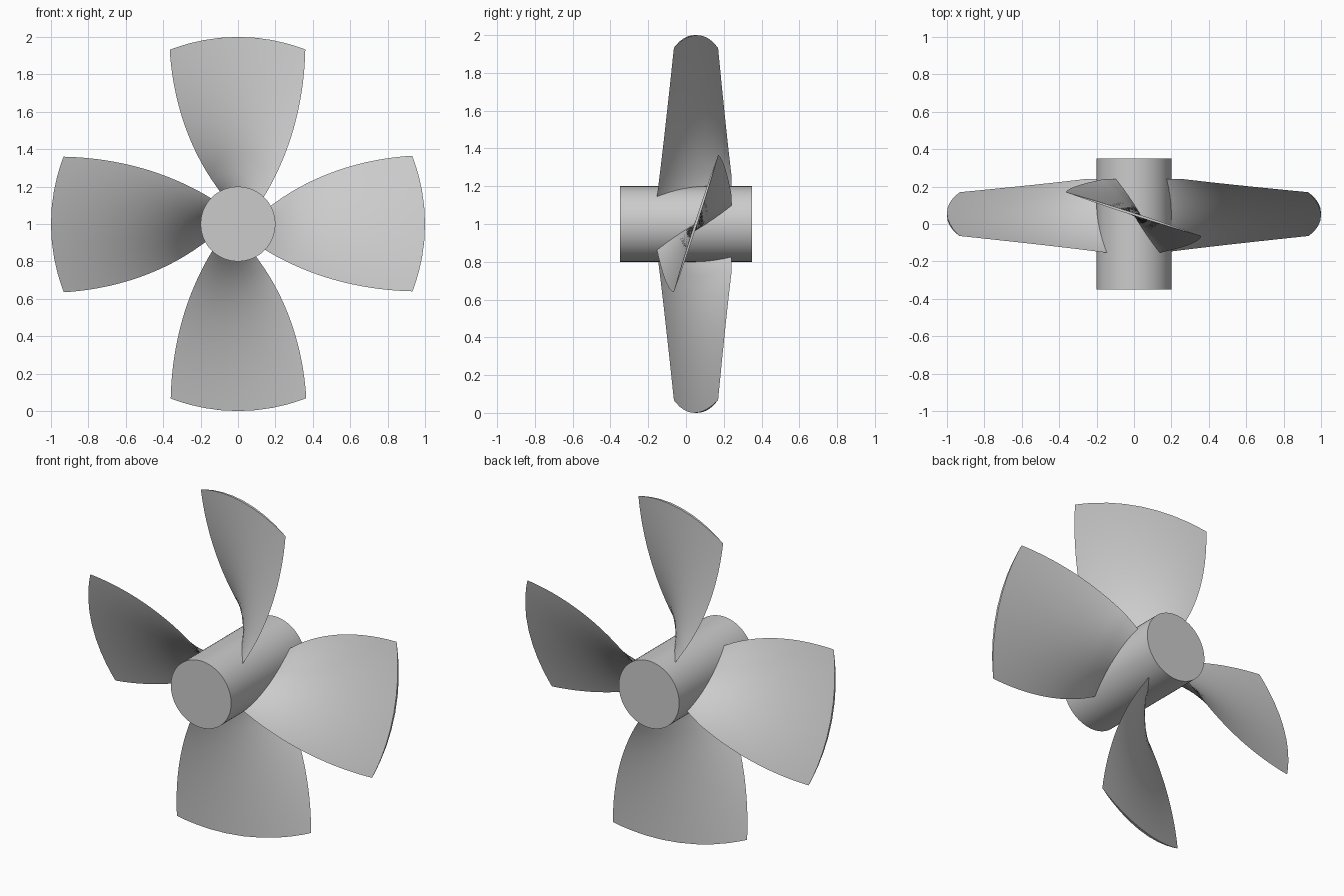
import bpy, bmesh
from math import cos, sin, pi, sqrt, radians
from mathutils import Vector

cube = bpy.data.objects.get("Cube")
if cube:
    bpy.data.objects.remove(cube, do_unlink=True)

grey = bpy.data.materials.new("light grey metal")
grey.use_nodes = True
colour = (0.6, 0.6, 0.6, 1)
grey.diffuse_color = colour
grey.node_tree.nodes["Principled BSDF"].inputs["Base Color"].default_value = colour

HUB_Z, HUB_R, HUB_LEN = 1.0, 0.2, 0.7
ROOT, TIP = 0.17, 1.0
STATIONS, CHORD = 24, 12


def smooth(obj):
    bpy.ops.object.select_all(action='DESELECT')
    obj.select_set(True)
    bpy.context.view_layer.objects.active = obj
    bpy.ops.object.shade_smooth_by_angle(angle=radians(35))


def blade_edges(r):
    """Trailing and leading edge as (tangential, axial) at a radius."""
    rear = Vector((-0.0375 + 0.74 * r - 0.3375 * r * r,
                   min(0.24, 0.271 - 0.101 * r)))
    front = Vector((-0.0188 - 0.66 * r + 0.319 * r * r, -0.176 + 0.112 * r))
    return rear, front


def blade_section(r):
    """Thin lens-shaped section wrapped on a cylinder of radius r."""
    rear, front = blade_edges(r)
    chord = front - rear
    normal = Vector((-chord.y, chord.x)).normalized()
    half = 0.018 - 0.011 * r
    ring = []
    for i in range(2 * CHORD):
        side = 1 if i < CHORD else -1
        s = (1 - cos(pi * i / CHORD)) / 2
        p = rear + chord * s + normal * (side * half * 4 * s * (1 - s))
        ring.append((sqrt(r * r - p.x * p.x), p.x, p.y))
    return ring


def make_blade(name, angle):
    bm = bmesh.new()
    rings = []
    for k in range(STATIONS + 1):
        r = ROOT + (TIP - ROOT) * k / STATIONS
        rings.append([bm.verts.new((h * cos(angle) - t * sin(angle), y,
                                    HUB_Z + h * sin(angle) + t * cos(angle)))
                      for h, t, y in blade_section(r)])
    n = 2 * CHORD
    for a, b in zip(rings, rings[1:]):
        for i in range(n):
            j = (i + 1) % n
            bm.faces.new((a[i], a[j], b[j], b[i]))
    # Root and tip caps, as strips across the chord
    for ring in (rings[0], rings[-1]):
        for i in range(CHORD):
            corners = [ring[i], ring[i + 1], ring[n - i - 1], ring[(n - i) % n]]
            bm.faces.new(list(dict.fromkeys(corners)))
    bmesh.ops.recalc_face_normals(bm, faces=bm.faces)
    mesh = bpy.data.meshes.new(name)
    bm.to_mesh(mesh)
    bm.free()
    mesh.materials.append(grey)
    obj = bpy.data.objects.new(name, mesh)
    bpy.context.collection.objects.link(obj)
    smooth(obj)


# Hub cylinder along the shaft axis
bpy.ops.mesh.primitive_cylinder_add(vertices=64, radius=HUB_R, depth=HUB_LEN,
                                    location=(0, 0, HUB_Z),
                                    rotation=(pi / 2, 0, 0))
hub = bpy.context.object
hub.name = "hub"
hub.data.materials.append(grey)
smooth(hub)

# Four twisted blades around the hub
for k, side in enumerate(("left", "top", "right", "bottom")):
    make_blade(side + "_blade", k * pi / 2)
